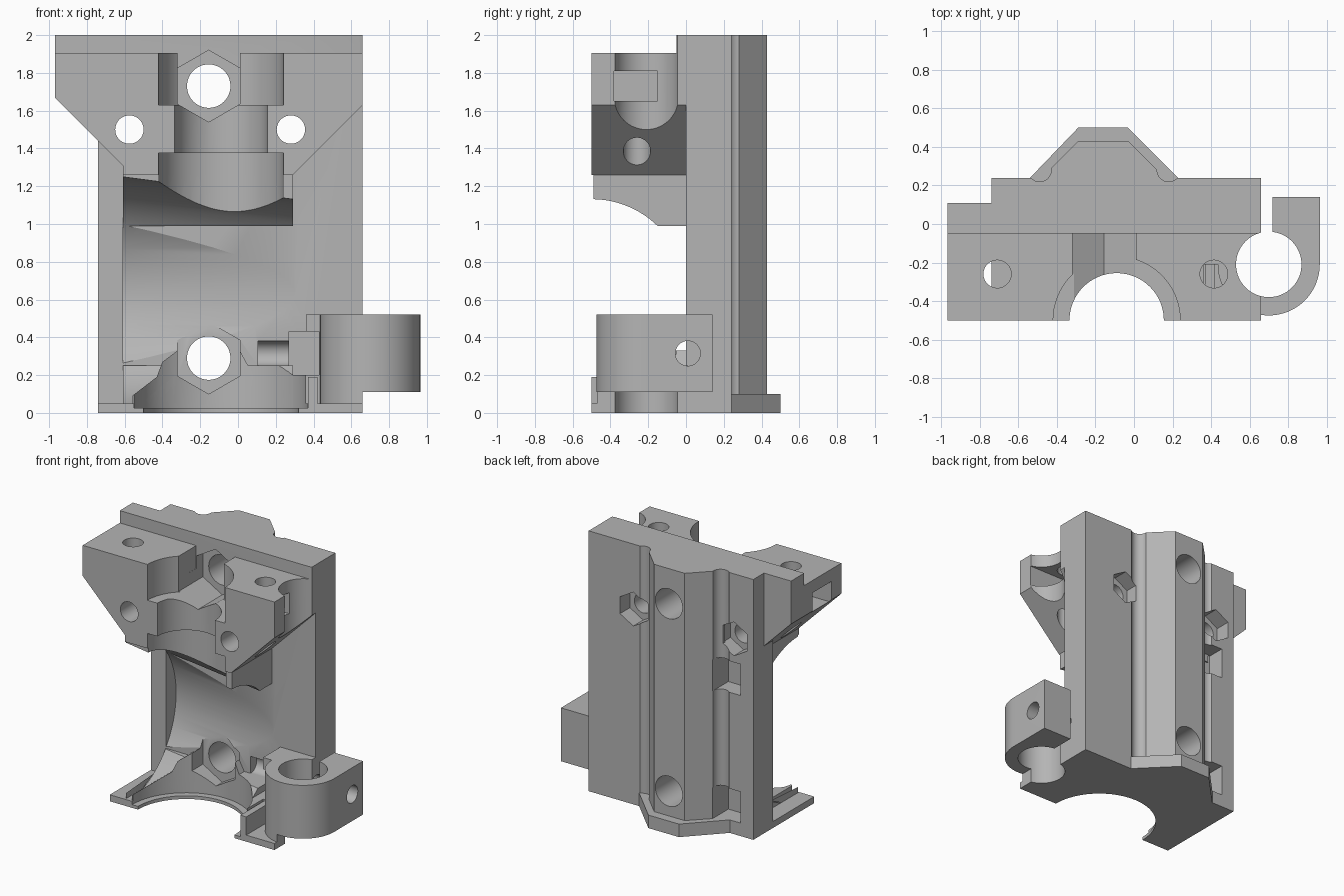
import bpy, bmesh, math
from mathutils import Matrix, Vector

if "Cube" in bpy.data.objects:
    bpy.data.objects.remove(bpy.data.objects["Cube"])

grey = bpy.data.materials.new("matte grey")
grey.use_nodes = True
grey.diffuse_color = (0.46, 0.46, 0.46, 1)
grey.node_tree.nodes["Principled BSDF"].inputs["Base Color"].default_value = (0.46, 0.46, 0.46, 1)

cutters = []
TURN = {"x": Matrix.Rotation(math.pi / 2, 4, "Y"),
        "y": Matrix.Rotation(-math.pi / 2, 4, "X"),
        "z": Matrix.Identity(4)}


def finish(name, bm, cutter):
    bmesh.ops.recalc_face_normals(bm, faces=bm.faces)
    mesh = bpy.data.meshes.new(name)
    bm.to_mesh(mesh)
    bm.free()
    mesh.materials.append(grey)
    ob = bpy.data.objects.new(name, mesh)
    bpy.context.collection.objects.link(ob)
    if cutter:
        ob.hide_render = True
        cutters.append(ob)
    return ob


def prism(name, axis, points, lo, hi, cutter=False):
    """Extrude an outline: (x, z) along y, or (x, y) along z."""
    bm = bmesh.new()
    place = (lambda p: (p[0], lo, p[1])) if axis == "y" else (lambda p: (p[0], p[1], lo))
    face = bm.faces.new([bm.verts.new(place(p)) for p in points])
    new = bmesh.ops.extrude_face_region(bm, geom=[face])["geom"]
    step = Vector((0, hi - lo, 0)) if axis == "y" else Vector((0, 0, hi - lo))
    bmesh.ops.translate(bm, vec=step, verts=[v for v in new if isinstance(v, bmesh.types.BMVert)])
    return finish(name, bm, cutter)


def box(name, x, y, z, cutter=False):
    outline = [(x[0], y[0]), (x[1], y[0]), (x[1], y[1]), (x[0], y[1])]
    return prism(name, "z", outline, z[0], z[1], cutter)


def rod(name, axis, centre, radius, lo, hi, cutter=True, end=None, sides=64):
    """Cylinder, or cone when an end radius is given, along an axis."""
    bm = bmesh.new()
    bmesh.ops.create_cone(bm, cap_ends=True, segments=sides, radius1=radius,
                          radius2=end or radius, depth=hi - lo)
    mid = list(centre)
    mid.insert("xyz".index(axis), (lo + hi) / 2)
    bmesh.ops.transform(bm, matrix=Matrix.Translation(mid) @ TURN[axis], verts=bm.verts)
    return finish(name, bm, cutter)


def hexagon(name, x, z, radius, lo, hi):
    corners = [(x + radius * math.sin(i * math.pi / 3), z + radius * math.cos(i * math.pi / 3))
               for i in range(6)]
    return prism(name, "y", corners, lo, hi, True)


def boolean(target, tools, operation="DIFFERENCE"):
    bpy.context.view_layer.objects.active = target
    for tool in tools:
        mod = target.modifiers.new("cut", "BOOLEAN")
        mod.operation, mod.solver, mod.object = operation, "EXACT", tool
        bpy.ops.object.modifier_apply(modifier=mod.name)


# Solid parts
back_plate = box("back_plate", (-0.74, 0.66), (0, 0.24), (0, 2))
shoulder = [(-0.97, 1.67), (-0.61, 1.31), (-0.61, 1.26), (0.29, 1.26), (0.66, 1.63)]
upper_plate = prism("upper_plate", "y", shoulder + [(0.66, 2), (-0.97, 2)], -0.05, 0.11)
clamp_block = prism("clamp_block", "y", shoulder + [(0.66, 1.905), (-0.97, 1.905)], -0.5, -0.04)
rear_ridge = prism("rear_ridge", "z", [(-0.47, 0.2), (-0.47, 0.25), (-0.29, 0.43),
                   (-0.03, 0.43), (0.15, 0.25), (0.15, 0.2)], 0.05, 2)
ridge_foot = prism("ridge_foot", "z", [(-0.54, 0.2), (-0.54, 0.24), (-0.29, 0.5),
                   (-0.03, 0.5), (0.23, 0.24), (0.23, 0.2)], 0, 0.1)
duct_roof = box("duct_roof", (-0.61, 0.29), (-0.49, 0.01), (0.99, 1.265))
duct_floor = box("duct_floor", (-0.61, 0.29), (-0.49, 0.01), (0.01, 0.25))
base_plate = box("base_plate", (-0.74, 0.66), (-0.5, 0.1), (0, 0.05))
nut_mound = prism("nut_mound", "y", [(-0.56, 0.02), (-0.56, 0.09), (-0.43, 0.19), (-0.4, 0.27),
                  (-0.32, 0.33), (0.01, 0.33), (0.08, 0.2), (0.36, 0.2), (0.36, 0.02)], -0.49, 0.1)
base_rib = box("base_rib", (0.37, 0.42), (-0.5, -0.1), (0, 0.19))

# Sensor holder: ring, arm and web joined together
sensor = (0.70, -0.21)
sensor_holder = rod("sensor_holder", "z", sensor, 0.265, 0.04, 0.52, cutter=False)
boolean(sensor_holder, [
    box("arm", (0.72, 0.965), (-0.21, 0.14), (0.04, 0.52), True),
    box("web", (0.36, 0.66), (-0.21, 0.05), (0.04, 0.52), True)], "UNION")

# Cutters
duct = rod("duct_cut", "x", (-0.5, 0.63), 0.62, -0.61, 0.31, end=0.499, sides=96)
bolts = [rod("bolt_cut", "y", (-0.155, z), 0.115, -0.7, 0.7) for z in (0.29, 1.73)]
nuts = [hexagon("nut_cut", -0.155, z, 0.19, -0.7, 0.03) for z in (0.29, 1.73)]
screws, traps, pillars, slots = [], [], [], []
for x, px, sx in ((-0.575, -0.71, (-1.1, -0.58)), (0.28, 0.415, (0.29, 0.8))):
    screws.append(rod("screw_cut", "y", (x, 1.5), 0.075, -0.7, 0.7))
    traps.append(hexagon("trap_cut", x, 1.5, 0.13, 0.12, 0.4))
    pillars.append(rod("pillar_cut", "z", (px, -0.26), 0.072, 1.2, 2.1))
    slots.append(box("slot_cut", sx, (-0.38, -0.15), (1.65, 1.81), True))
grooves = [rod("groove_cut", "z", (x, 0.28), 0.06, 0.1, 2.1) for x in (-0.49, 0.18)]
pockets = [box("pocket_cut", (-0.63, -0.43), (0.1, 0.4), z, True)
           for z in ((1.08, 1.32), (0.1, 0.34))]
bore = rod("sensor_cut", "z", sensor, 0.17, -0.1, 2.2)
side_bolt = rod("side_bolt_cut", "x", (0.01, 0.315), 0.066, 0.105, 1.1)
side_nut = box("side_nut_cut", (0.27, 0.43), (-0.3, 0.1), (0.2, 0.43), True)

# Stepped seat for the round nozzle mount
seat = (-0.09, -0.5)
seats = [rod("seat_cut", "z", seat, r, lo, hi) for r, lo, hi in
         ((0.33, 1.63, 2.1), (0.245, 1.3, 1.7), (0.33, 0.9, 1.375))]
mouth = box("mouth_cut", (-0.32, 0.01), (-0.7, -0.05), (1.73, 2.1), True)
foot_hole = rod("foot_cut", "z", seat, 0.41, -0.1, 0.6)
foot_step = rod("foot_step_cut", "z", seat, 0.46, 0.025, 0.6)

boolean(back_plate, [duct] + bolts + nuts + screws + traps + grooves + pockets + [side_bolt, side_nut])
boolean(upper_plate, bolts + nuts + screws + [bore])
boolean(clamp_block, seats + [mouth] + nuts[1:] + screws + pillars + slots + [bore])
boolean(rear_ridge, bolts + grooves + pockets)
boolean(duct_roof, [duct, seats[2]])
boolean(duct_floor, [duct, foot_hole, foot_step] + bolts[:1] + nuts[:1])
boolean(base_plate, [foot_hole, foot_step, bore])
boolean(nut_mound, [foot_hole, foot_step, side_bolt, side_nut] + bolts[:1] + nuts[:1])
boolean(base_rib, [foot_hole])
boolean(sensor_holder, [
    bore, side_bolt, side_nut,
    box("gap_cut", (0.66, 0.72), (-0.15, 0.3), (0, 0.6), True),
    box("under_cut", (0.66, 1.1), (-0.6, 0.3), (0, 0.11), True)])

for ob in cutters:
    bpy.data.objects.remove(ob)

# Round walls smooth, machined edges sharp
parts = [back_plate, upper_plate, clamp_block, rear_ridge, ridge_foot, duct_roof,
         duct_floor, base_plate, nut_mound, base_rib, sensor_holder]
bpy.ops.object.select_all(action="DESELECT")
for ob in parts:
    ob.select_set(True)
bpy.context.view_layer.objects.active = back_plate
bpy.ops.object.shade_smooth_by_angle(angle=math.radians(25))
